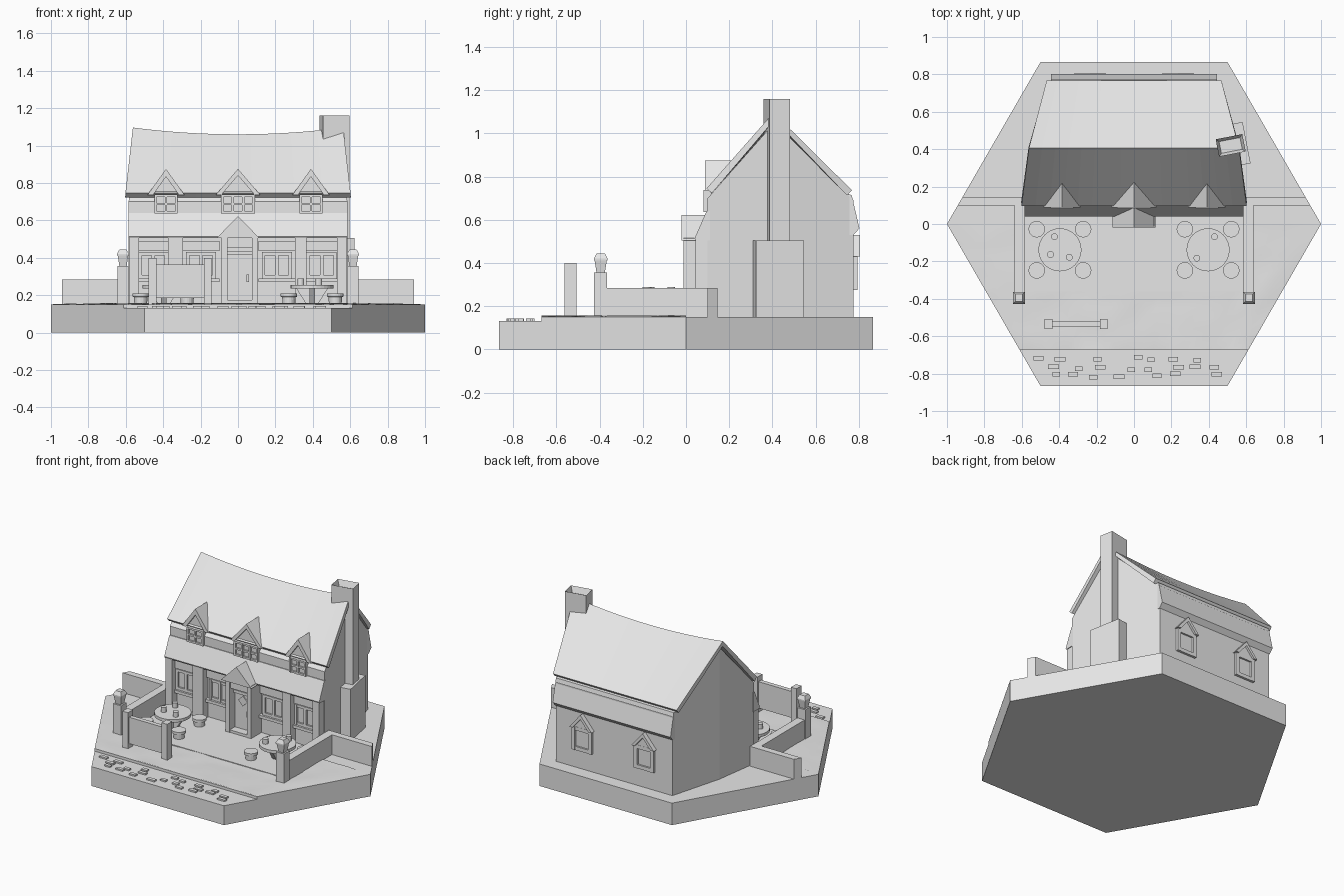
import bpy, bmesh, math, random
from mathutils import Vector, Matrix

if "Cube" in bpy.data.objects:
    bpy.data.objects.remove(bpy.data.objects["Cube"], do_unlink=True)
random.seed(4)

grey = bpy.data.materials.new("plain_grey")
grey.use_nodes = True
grey.diffuse_color = (0.8, 0.8, 0.8, 1)
grey.node_tree.nodes["Principled BSDF"].inputs["Base Color"].default_value = (0.8, 0.8, 0.8, 1)


def finish(name, bm, recalc=True):
    if recalc:
        bmesh.ops.recalc_face_normals(bm, faces=bm.faces[:])
    mesh = bpy.data.meshes.new(name)
    bm.to_mesh(mesh)
    bm.free()
    mesh.materials.append(grey)
    obj = bpy.data.objects.new(name, mesh)
    bpy.context.collection.objects.link(obj)
    return obj


def loft(name, rings):
    """Closed solid through rings of matching points."""
    bm = bmesh.new()
    rows = [[bm.verts.new(p) for p in ring] for ring in rings]
    for a, b in zip(rows, rows[1:]):
        for i in range(len(a)):
            j = (i + 1) % len(a)
            bm.faces.new((a[i], a[j], b[j], b[i]))
    bm.faces.new(rows[0])
    bm.faces.new(rows[-1])
    return finish(name, bm)


def prism(name, pts, axis, lo, hi):
    place = {"x": lambda p, t: (t, p[0], p[1]),
             "y": lambda p, t: (p[0], t, p[1]),
             "z": lambda p, t: (p[0], p[1], t)}[axis]
    return loft(name, [[place(p, t) for p in pts] for t in (lo, hi)])


def box(name, x0, x1, y0, y1, z0, z1):
    return prism(name, [(x0, y0), (x1, y0), (x1, y1), (x0, y1)], "z", z0, z1)


def turned(name, x, y, profile, sides=16, spin=0):
    """Stack of regular polygons given as (radius, height)."""
    angles = [spin + 2 * math.pi * i / sides for i in range(sides)]
    obj = loft(name, [[(x + r * math.cos(a), y + r * math.sin(a), z) for a in angles]
                      for r, z in profile])
    return obj


def grid_surface(name, rows):
    bm = bmesh.new()
    vs = [[bm.verts.new(p) for p in row] for row in rows]
    for a, b in zip(vs, vs[1:]):
        for i in range(len(a) - 1):
            bm.faces.new((a[i], a[i + 1], b[i + 1], b[i]))
    obj = finish(name, bm, False)
    for f in obj.data.polygons:
        f.use_smooth = True
    return obj


def window(name, x, w, z0, z1, y, out, cols, rows=1, bar=0.012):
    """Framed window on a wall plane y, standing towards out (-1 front, 1 back)."""
    def slab(part, a, b, c, d, depth):
        box(name + part, a, b, *sorted((y - out * 0.02, y + out * depth)), c, d)
    slab("_glass", x - w, x + w, z0, z1, 0.004)
    for i in range(cols + 1):
        c = x - w + bar / 2 + i * (2 * w - bar) / cols
        slab("_mullion", c - bar / 2, c + bar / 2, z0, z1, 0.018)
    for i in range(rows + 1):
        c = z0 + bar / 2 + i * (z1 - z0 - bar) / rows
        slab("_rail", x - w, x + w, c - bar / 2, c + bar / 2, 0.016)


def gable(name, x, w, z0, z1, y0, y1, rim=0.03):
    """Open pediment rim with a recessed triangular panel."""
    k = rim * (z1 - z0) / w
    prism(name + "_rim", [(x - w, z0), (x, z1), (x + w, z0), (x + w - rim, z0),
                          (x, z1 - k), (x - w + rim, z0)], "y", y0, y1)
    prism(name + "_panel", [(x - w + rim, z0), (x, z1 - k), (x + w - rim, z0)], "y",
          *sorted((y0 + math.copysign(0.015, y1 - y0), y1)))


def edge(y):
    return 1 - abs(y) / math.sqrt(3)


# hexagonal ground with a lower cobbled lane at the front
H = math.sqrt(3) / 2
LANE = -0.67
prism("ground_base", [(-edge(LANE), LANE), (edge(LANE), LANE), (1, 0), (0.5, H), (-0.5, H), (-1, 0)],
      "z", 0, 0.15)
prism("lane", [(-0.5, -H), (0.5, -H), (edge(LANE), LANE), (-edge(LANE), LANE)], "z", 0, 0.132)
lawn = []
for j in range(13):
    y = LANE * (1 - j / 12)
    lawn.append([(edge(y) * (i / 12 - 1), y, 0.151 + (random.uniform(0, 0.006) if 0 < i < 24 else 0))
                 for i in range(25)])
grid_surface("lawn", lawn)
for row_y in (-0.72, -0.77, -0.81):
    for i in range(11):
        x = -0.52 + i * 0.104 + random.uniform(-0.03, 0.03)
        if random.random() < 0.75 and abs(x) < edge(row_y) - 0.05:
            s, y = random.uniform(0.018, 0.03), row_y + random.uniform(-0.01, 0.01)
            box("cobble", x - s, x + s, y - 0.012, y + 0.012, 0.125, 0.142)
box("terrace", -0.59, 0.59, -0.36, 0.1, 0.14, 0.158)

# house walls, narrowing towards the back
def ring(pts, s):
    return [(s * w, y, z) for w, y, z in pts]

front = [(0.585, 0.1, 0.14), (0.54, 0.41, 0.14), (0.54, 0.41, 1.05), (0.585, 0.1, 0.70)]
back = [(0.54, 0.41, 0.14), (0.44, 0.775, 0.14), (0.44, 0.775, 0.69), (0.54, 0.41, 1.05)]
for name, pts in (("front_walls", front), ("back_walls", back)):
    loft(name, [ring(pts, -1), ring(pts, 1)])

# sagging main roof
N = 16
roof_rows = []
for w, y, z, curve in ((0.602, 0.095, 0.745, 0), (0.562, 0.405, 1.06, 0.036), (0.467, 0.768, 0.737, 0)):
    roof_rows.append([(w * t, y, z + curve * t * t) for t in (2 * i / N - 1 for i in range(N + 1))])
roof = grid_surface("main_roof", roof_rows)
for f in roof.data.polygons:
    f.use_smooth = False
thick = roof.modifiers.new("thickness", "SOLIDIFY")
thick.thickness = 0.033
thick.offset = -1

# lower roof skirts
prism("front_skirt_roof", [(0.11, 0.64), (0.095, 0.64), (0.04, 0.515), (0.045, 0.505), (0.11, 0.505)],
      "x", -0.585, 0.585)
prism("back_skirt_roof", [(0.74, 0.72), (0.767, 0.715), (0.803, 0.56), (0.775, 0.53), (0.74, 0.53)],
      "x", -0.445, 0.445)

# dormers
for x, w, ww, cols in ((-0.385, 0.1, 0.062, 2), (0, 0.12, 0.09, 3), (0.39, 0.1, 0.062, 2)):
    gable("dormer", x, w, 0.735, 0.875, 0.088, 0.23)
    window("dormer_window", x, ww, 0.637, 0.737, 0.1, -1, cols, 2)

# ground floor bays with posts, lintels and windows
for x0, x1 in ((-0.58, -0.53), (-0.375, -0.295), (0.305, 0.365), (0.53, 0.58)):
    box("porch_post", x0, x1, 0.045, 0.12, 0.15, 0.515)
for x0, x1 in ((-0.53, -0.375), (-0.295, -0.1), (0.11, 0.305), (0.365, 0.53)):
    box("bay_lintel", x0, x1, 0.08, 0.12, 0.435, 0.49)
    box("bay_sill", x0, x1, 0.07, 0.12, 0.27, 0.29)
    c, w = (x0 + x1) / 2, min((x1 - x0) / 2, 0.08)
    window("bay_window", c, w, 0.29, 0.43, 0.1, -1, 2, 1, 0.018)

# entrance
DX = 0.01
for s in (-1, 1):
    a, b = sorted((DX + s * 0.065, DX + s * 0.097))
    box("door_jamb", a, b, -0.012, 0.12, 0.15, 0.515)
box("door_lintel", DX - 0.066, DX + 0.066, 0.0, 0.12, 0.455, 0.515)
box("door_head", DX - 0.066, DX + 0.066, 0.03, 0.12, 0.415, 0.435)
box("door", DX - 0.066, DX + 0.066, 0.045, 0.12, 0.15, 0.42)
box("door_step", DX - 0.095, DX + 0.095, -0.01, 0.06, 0.15, 0.175)
prism("door_pane", [(DX - 0.035, 0.37), (DX, 0.405), (DX + 0.035, 0.37), (DX, 0.335)], "y", 0.037, 0.05)
box("door_handle", DX + 0.035, DX + 0.05, 0.03, 0.05, 0.27, 0.31)
prism("porch_gable", [(-0.115, 0.505), (0, 0.622), (0.115, 0.505)], "y", -0.02, 0.11)

# back windows with small pediments
for x in (-0.235, 0.235):
    window("back_window", x, 0.075, 0.275, 0.435, 0.775, 1, 1, 1, 0.025)
    gable("back_window_hood", x, 0.085, 0.43, 0.53, 0.805, 0.765, 0.025)

# chimney, turned to follow the tapering wall
def turned_box(name, x, y, w, d, z0, z1):
    obj = box(name, -w / 2, w / 2, -d / 2, d / 2, z0, z1)
    obj.data.transform(Matrix.Translation((x, y, 0)) @ Matrix.Rotation(math.radians(11), 4, "Z"))
    return obj

turned_box("chimney_base", 0.565, 0.428, 0.075, 0.225, 0.14, 0.505)
stack = turned_box("chimney_stack", 0.517, 0.42, 0.145, 0.095, 0.14, 1.16)
bm = bmesh.new()
bm.from_mesh(stack.data)
top = max(bm.faces, key=lambda f: f.calc_center_median().z)
bmesh.ops.inset_region(bm, faces=[top], thickness=0.022)
bmesh.ops.translate(bm, verts=top.verts[:], vec=Vector((0, 0, -0.04)))
bm.to_mesh(stack.data)
bm.free()

# garden walls, gate posts and lanterns
for s in (-1, 1):
    a, b = sorted((s * 0.585, s * 0.64))
    box("garden_wall", a, b, -0.37, 0.145, 0.14, 0.285)
    prism("side_wall", [(s * 0.585, 0.1), (s * edge(0.1), 0.1), (s * edge(0.145), 0.145), (s * 0.585, 0.145)],
          "z", 0.14, 0.285)
    px = s * 0.615
    box("gate_post", px - 0.03, px + 0.03, -0.425, -0.365, 0.14, 0.355)
    turned("lantern", px, -0.395, [(0.026, 0.35), (0.04, 0.412), (0.045, 0.412), (0.045, 0.42), (0.028, 0.443)],
           4, math.pi / 4)

# notice board
for x in (-0.458, -0.162):
    box("board_post", x - 0.021, x + 0.021, -0.562, -0.508, 0.14, 0.4)
box("board_panel", -0.45, -0.17, -0.55, -0.52, 0.185, 0.365)

# round tables with stools and mugs
mugs = {-1: [(-0.03, 0.07), (-0.05, -0.025), (0.05, -0.04)], 1: [(0.035, 0.07), (-0.06, -0.045)]}
for s in (-1, 1):
    tx, ty = s * 0.396, -0.138
    turned("table_top", tx, ty, [(0.115, 0.235), (0.115, 0.255)], 32)
    for name, ax in (("table_leg_wide", "y"), ("table_leg_deep", "x")):
        c = tx if ax == "y" else ty
        o = ty if ax == "y" else tx
        prism(name, [(c - 0.085, 0.237), (c + 0.085, 0.237), (c + 0.03, 0.15), (c - 0.03, 0.15)],
              ax, o - 0.015, o + 0.015)
    for dx, dy in mugs[s]:
        turned("mug", tx + dx, ty + dy, [(0.018, 0.25), (0.018, 0.288)], 12)
    for i in (-1, 1):
        for j in (-1, 1):
            turned("stool", tx + i * 0.124, ty + j * 0.11,
                   [(0.034, 0.15), (0.036, 0.19), (0.044, 0.192), (0.044, 0.21)], 20)
